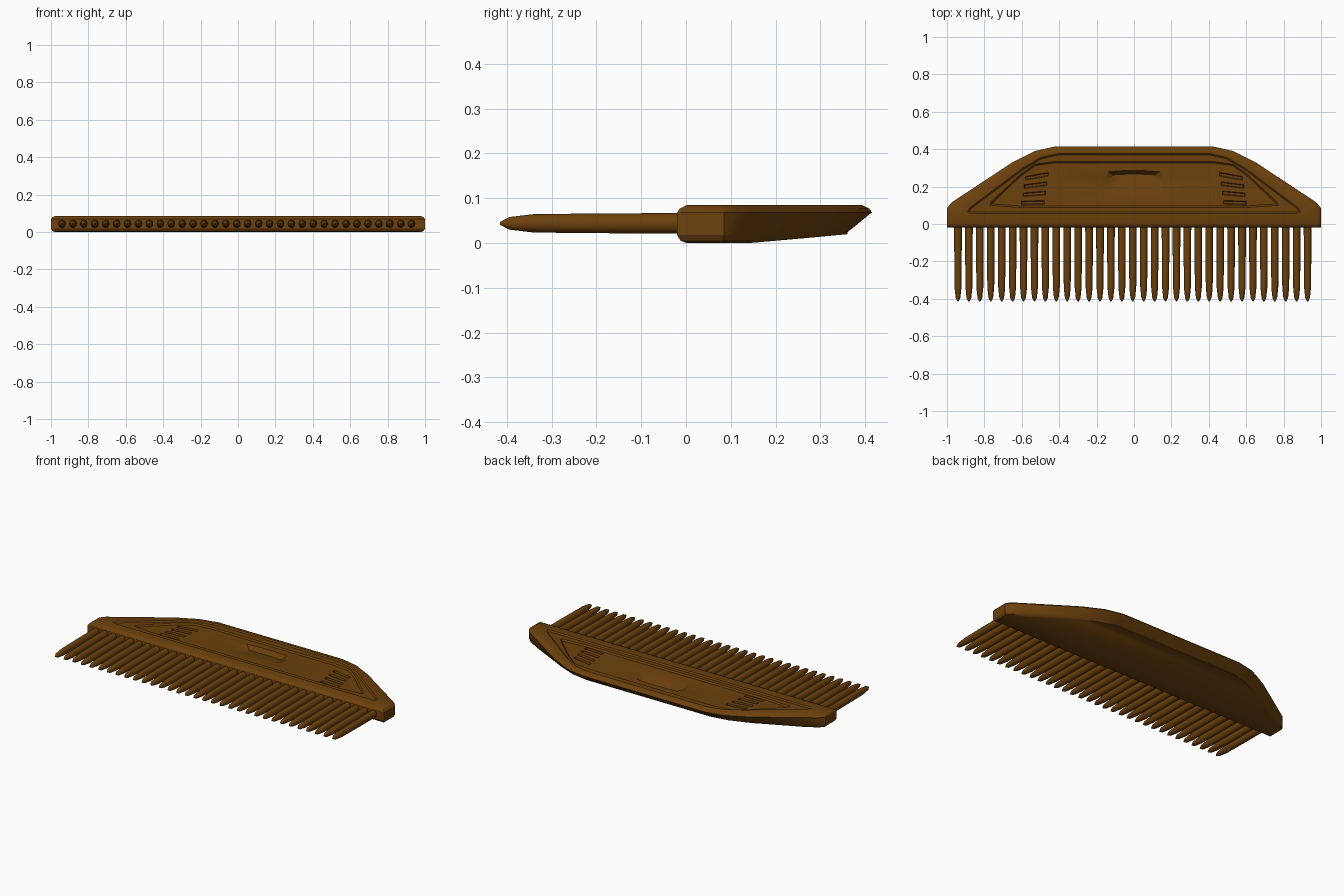
import bpy, bmesh, math
from mathutils import Vector

cube = bpy.data.objects.get("Cube")
if cube:
    bpy.data.objects.remove(cube, do_unlink=True)

wood = bpy.data.materials.new("dark_brown_wood")
wood.use_nodes = True
colour = (0.15, 0.053, 0.004, 1)
wood.diffuse_color = colour
wood.node_tree.nodes["Principled BSDF"].inputs["Base Color"].default_value = colour


def make_object(name, bm, smooth_angle):
    bm.normal_update()
    bmesh.ops.recalc_face_normals(bm, faces=bm.faces[:])
    mesh = bpy.data.meshes.new(name)
    bm.to_mesh(mesh)
    bm.free()
    mesh.materials.append(wood)
    obj = bpy.data.objects.new(name, mesh)
    bpy.context.collection.objects.link(obj)
    bpy.ops.object.select_all(action="DESELECT")
    obj.select_set(True)
    bpy.context.view_layer.objects.active = obj
    bpy.ops.object.shade_smooth_by_angle(angle=math.radians(smooth_angle))


def add_ring(bm, points):
    return [bm.verts.new(p) for p in points]


def bridge(bm, low, high):
    for i in range(len(low)):
        j = (i + 1) % len(low)
        bm.faces.new((low[i], low[j], high[j], high[i]))


def ring_edges(bm, ring):
    return [bm.edges.get((a, b)) for a, b in zip(ring, ring[1:] + ring[:1])]


def inset(profile, d):
    """Offset a right-hand half outline inwards, keeping it symmetric."""
    pts = [Vector(p) for p in profile]
    mirror = lambda v: Vector((-v.x, v.y))
    full = [mirror(pts[0])] + pts + [mirror(pts[-1])]
    out = []
    for a, b, c in zip(full, full[1:], full[2:]):
        e, f = (b - a).normalized(), (c - b).normalized()
        n, m = Vector((-e.y, e.x)), Vector((-f.y, f.x))
        out.append(b + (n + m) * d / (1 + n.dot(m)))
    return out


# Half outlines of the handle, the sunken border and the inner panel
outer = [(1, -.02), (1, .085), (.975, .115), (.9, .165), (.65, .33), (.53, .39), (.42, .415)]
border = [(.87, .055), (.89, .065), (.88, .085), (.82, .13), (.6, .295), (.5, .355), (.4, .378)]
panel = [(.6, .088), (.77, .1), (.765, .115), (.72, .16), (.61, .262), (.53, .32), (.42, .335)]
floor = .07

# Handle rings: outline, inset, height, tuck of the back edge
rings = [
    (outer, .022, 0, .035), (outer, .008, .005, .048), (outer, 0, .018, .042),
    (outer, 0, .068, 0), (outer, .006, .077, 0), (outer, .022, .085, 0),
    (border, 0, .085, 0), (border, .008, .078, 0),
    (panel, 0, .078, 0), (panel, .008, floor, 0),
]
bm = bmesh.new()
loops = []
for profile, d, z, tuck in rings:
    half = []
    for p in inset(profile, d):
        back = max(0, p.y - .1) / .315
        lift = .085 * max(0, p.y - .16) * max(0, 1 - z / .07)
        half.append((p.x, p.y - tuck * back, z + lift))
    loops.append(add_ring(bm, half + [(-x, y, h) for x, y, h in reversed(half)]))
for low, high in zip(loops, loops[1:]):
    bridge(bm, low, high)
base = loops[0]
for i in range(len(base) // 2 - 1):
    bm.faces.new((base[i], base[i + 1], base[-2 - i], base[-1 - i]))
panel_edges = ring_edges(bm, loops[-1])


def add_recess(top, bottom):
    """Sink a pocket whose rim becomes a hole in the panel floor."""
    high, low = add_ring(bm, top), add_ring(bm, bottom)
    bridge(bm, low, high)
    bm.faces.new(low)
    panel_edges.extend(ring_edges(bm, high))


# Thumb recess, deepest towards the back
def thumb_ring(rx, ry, cy, z, slope):
    points = []
    for k in range(12):
        a = math.tau * (k + .5) / 12
        y = ry * max(-.85, min(.85, math.sin(a) * 1.1))
        points.append((rx * max(-.9, min(.9, math.cos(a) * 1.1)), cy + y, z + slope * y))
    return points


add_recess(thumb_ring(.175, .082, .216, floor, 0), thumb_ring(.14, .045, .228, .052, -.2))

# Four tilted grip slots at each end of the panel
for side in (-1, 1):
    for i in range(4):
        cx, cy, tilt = .54 - .007 * i, .114 + .047 * i, .03 + .05 * i
        top, bottom = [
            [(side * (cx + u), cy + v - u * tilt, z)
             for u, v in ((-w, -t), (w, -t), (w, t), (-w, t))]
            for w, t, z in ((.061, .01, floor), (.058, .006, .058))]
        add_recess(top, bottom)

# Panel floor around the recesses
bmesh.ops.triangle_fill(bm, use_beauty=True, edges=panel_edges, normal=(0, 0, 1))
make_object("comb_handle", bm, 30)

# Row of round, tapered teeth
bm = bmesh.new()
sides, teeth = 12, 33
for t in range(teeth):
    cx = -.941 + t * 1.869 / (teeth - 1)
    previous = None
    for y, r in ((0, .023), (-.2, .022), (-.34, .0205), (-.395, .014), (-.415, .003)):
        angles = [math.tau * k / sides for k in range(sides)]
        ring = add_ring(bm, [(cx + r * .9 * math.cos(a), y, .044 + r * math.sin(a)) for a in angles])
        if previous:
            bridge(bm, previous, ring)
        else:
            bm.faces.new(ring)
        previous = ring
    bm.faces.new(previous)
make_object("comb_teeth", bm, 35)
